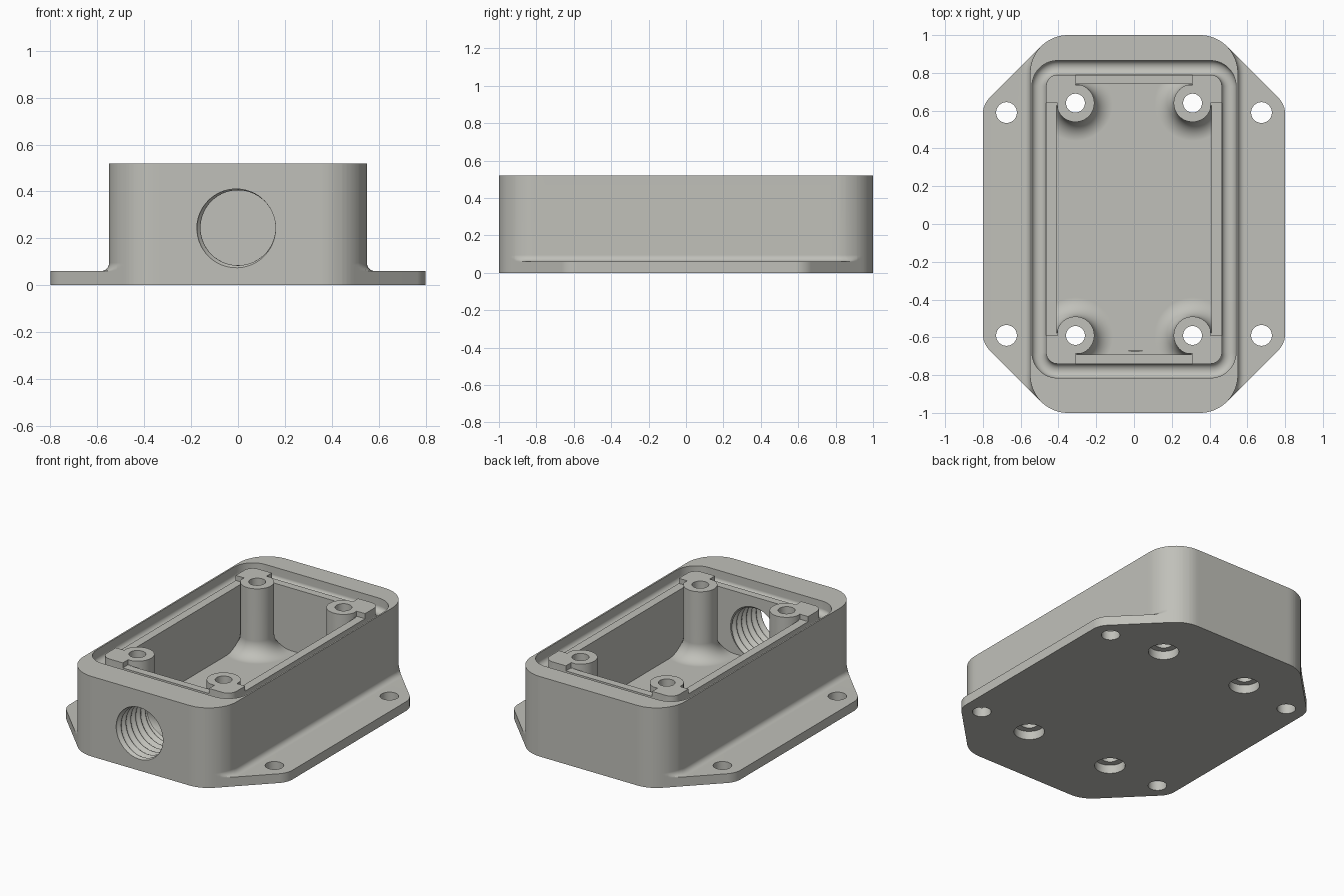
import bpy, bmesh, math
from math import sin, cos, pi, radians, atan2, acos

if "Cube" in bpy.data.objects:
    bpy.data.objects.remove(bpy.data.objects["Cube"])

grey = bpy.data.materials.new("cast_grey")
grey.diffuse_color = (0.53, 0.53, 0.49, 1)
grey.use_nodes = True
grey.node_tree.nodes["Principled BSDF"].inputs["Base Color"].default_value = grey.diffuse_color


def rounded(x0, x1, y0, y1, r, n=14):
    """Counter-clockwise rounded rectangle."""
    pts = []
    for cx, cy, a0 in ((x1 - r, y1 - r, 0), (x0 + r, y1 - r, 90),
                       (x0 + r, y0 + r, 180), (x1 - r, y0 + r, 270)):
        for i in range(n + 1):
            a = radians(a0 + 90 * i / n)
            pts.append((cx + r * cos(a), cy + r * sin(a)))
    return pts


def loft(name, rings, closed=False):
    """Skin a list of equal-length 3D rings, capped unless closed."""
    bm = bmesh.new()
    rows = [[bm.verts.new(p) for p in ring] for ring in rings]
    n = len(rows[0])
    pairs = list(zip(rows, rows[1:]))
    if closed:
        pairs.append((rows[-1], rows[0]))
    for a, b in pairs:
        for i in range(n):
            j = (i + 1) % n
            bm.faces.new((a[i], a[j], b[j], b[i]))
    if not closed:
        bm.faces.new(rows[0][::-1])
        bm.faces.new(rows[-1])
    bmesh.ops.remove_doubles(bm, verts=bm.verts, dist=1e-4)
    bmesh.ops.recalc_face_normals(bm, faces=bm.faces)
    me = bpy.data.meshes.new(name)
    bm.to_mesh(me)
    bm.free()
    ob = bpy.data.objects.new(name, me)
    bpy.context.collection.objects.link(ob)
    return ob


def at(pts, z):
    return [(x, y, z) for x, y in pts]


def box(name, x0, x1, y0, y1, z0, z1):
    sq = [(x0, y0), (x1, y0), (x1, y1), (x0, y1)]
    return loft(name, [at(sq, z0), at(sq, z1)])


def cyl(name, x, y, r, z0, z1, n=40):
    c = [(x + r * cos(2 * pi * i / n), y + r * sin(2 * pi * i / n)) for i in range(n)]
    return loft(name, [at(c, z0), at(c, z1)])


def reach(poly, a):
    """Distance from the centre to a convex outline along angle a."""
    dx, dy = cos(a), sin(a)
    best = 9.0
    for (x0, y0), (x1, y1) in zip(poly, poly[1:] + poly[:1]):
        ex, ey = x1 - x0, y1 - y0
        d = dx * ey - dy * ex
        if d > 1e-9:
            best = min(best, (x0 * ey - y0 * ex) / d)
    return best


# Enclosure shell: flange plate, fillet and box walls in one loft
H, T, F = 0.52, 0.06, 0.035
quad = []
for i in range(7):                                   # flange ear corner
    a = radians(45 * i / 6)
    quad.append((0.68 + 0.12 * cos(a), 0.583 + 0.12 * sin(a)))
for i in range(9):                                   # body corner beyond the slant
    a = radians(45 + 45 * i / 8)
    quad.append((0.35 + 0.2 * cos(a), 0.8 + 0.2 * sin(a)))
flange = (quad + [(-x, y) for x, y in quad[::-1]]
          + [(-x, -y) for x, y in quad] + [(x, -y) for x, y in quad[::-1]])


def wall(o):
    return rounded(-0.55 - o, 0.55 + o, -1 - o, 1 + o, 0.2 + o, 16)


angles = []
for a in sorted(atan2(y, x) for x, y in flange + wall(0) + wall(F)):
    if not angles or a - angles[-1] > 2e-3:
        angles.append(a)


def section(z, o=None):
    ring = []
    for a in angles:
        r = reach(flange, a)
        if o is not None:
            r = min(r, reach(wall(o), a))
        ring.append((r * cos(a), r * sin(a), z))
    return ring


rings = [section(0), section(T)]
for i in range(7):
    a = pi / 2 * i / 6
    rings.append(section(T + F * (1 - cos(a)), F * (1 - sin(a))))
rings.append(section(H, 0))
body = loft("enclosure_body", rings)

cutters = []

# Half-round gasket groove around the inner lip
G, B = 0.075, 0.47
profile = [(0, 0.6)]
profile += [(G / 2 - G / 2 * cos(pi * i / 12), B - 0.032 * sin(pi * i / 12)) for i in range(13)]
profile += [(G, 0.6)]
cutters.append(loft("groove_cutter", [
    at(rounded(-0.465 - o, 0.465 + o, -0.74 - o, 0.79 + o, 0.06 + o), z)
    for o, z in profile], closed=True))

# Cavity, leaving four corner posts that flare at the floor
PX, PY = 0.31, (0.64, -0.59)


def cavity(R, z):
    pts = []
    k = acos(min(1, 0.1 / R))
    for sx, sy in ((1, 1), (-1, 1), (-1, -1), (1, -1)):
        arc = []
        cy = PY[0] if sy > 0 else PY[1]
        for i in range(33):
            a = -k - (1.5 * pi - 2 * k) * i / 32
            arc.append((sx * (PX + R * cos(a)), cy + sy * R * sin(a), z))
        pts += arc if sx * sy > 0 else arc[::-1]
    return pts


rings = []
for i in range(9):
    a = pi / 2 * i / 8
    rings.append(cavity(0.1 + 0.1 * (1 - sin(a)), 0.08 + 0.1 * (1 - cos(a))))
rings.append(cavity(0.1, 0.6))
cutters.append(loft("cavity_cutter", rings))

# Lowered lip between the raised corner pads
L = 0.487
for s in (-1, 1):
    xa, xb = sorted((s * 0.405, s * 0.475))
    cutters.append(box("side_lip_cutter", xa, xb, PY[1], PY[0], L, 0.6))
cutters.append(box("back_lip_cutter", -PX, PX, 0.735, 0.80, L, 0.6))
cutters.append(box("front_lip_cutter", -PX, PX, -0.75, -0.685, L, 0.6))

# Post holes, counterbores below and mounting holes in the flange
for s in (-1, 1):
    for y in PY:
        cutters.append(cyl("post_hole_cutter", s * PX, y, 0.05, -0.1, 0.7))
        cutters.append(cyl("counterbore_cutter", s * PX, y, 0.09, -0.1, 0.055))
    for y in (-0.59, 0.59):
        cutters.append(cyl("mount_hole_cutter", s * 0.675, y, 0.055, -0.1, 0.2))

# Threaded conduit entry in the front wall
rings, pitch, n = [], 0.05, 56
for j in range(85):
    y = -1.03 + 0.36 * j / 84
    ring = []
    for i in range(n):
        t = 2 * pi * i / n
        r = 0.168 + 0.008 * cos(2 * pi * (y + 1) / pitch + t - radians(200))
        ring.append((r * cos(t), y, 0.245 + r * sin(t)))
    rings.append(ring)
cutters.append(loft("thread_cutter", rings))

# Apply every cut
bpy.context.view_layer.objects.active = body
body.select_set(True)
for c in cutters:
    m = body.modifiers.new("cut", 'BOOLEAN')
    m.operation, m.solver, m.object = 'DIFFERENCE', 'EXACT', c
    bpy.ops.object.modifier_apply(modifier=m.name)
    bpy.data.objects.remove(c)

body.data.materials.clear()
body.data.materials.append(grey)
for p in body.data.polygons:
    p.material_index = 0
bpy.ops.object.shade_smooth_by_angle(angle=radians(30))
w = body.modifiers.new("even_shading", 'WEIGHTED_NORMAL')
w.keep_sharp = True
